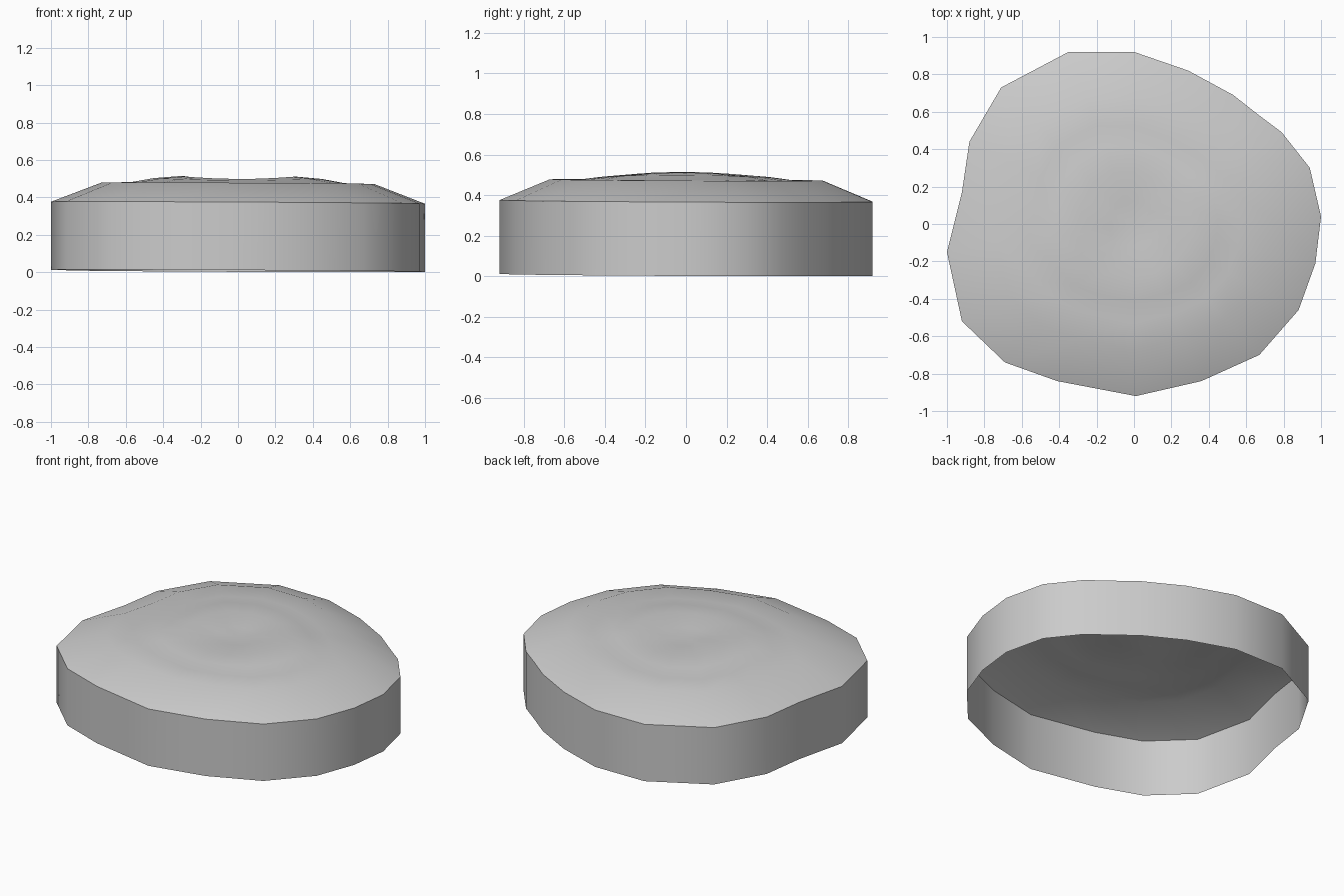
import bpy, bmesh, math

if "Cube" in bpy.data.objects:
    bpy.data.objects.remove(bpy.data.objects["Cube"])

# Irregular outline seen from above, counter-clockwise
OUTLINE = [(1.0, .04), (.94, .30), (.79, .49), (.67, .58), (.53, .69), (.29, .82),
           (0, .92), (-.35, .92), (-.71, .73), (-.88, .44), (-.92, .17), (-1.0, -.15),
           (-.92, -.52), (-.69, -.74), (-.41, -.84), (.01, -.92), (.36, -.84),
           (.67, -.70), (.88, -.46), (.97, -.21)]

bm = bmesh.new()


def tilt(x, y):
    """Slight lean of the whole rim."""
    return -0.005 * x - 0.005 * y


def ring(scale, z, wave=0.0):
    """Scaled copy of the outline; wave lifts left/right and lowers front/back."""
    verts = []
    for x, y in OUTLINE:
        lift = wave * math.cos(2 * math.atan2(y, x))
        verts.append(bm.verts.new((x * scale, y * scale,
                                   max(0, z + lift + tilt(x, y) * scale))))
    return verts


def bridge(a, b):
    n = len(a)
    for i in range(n):
        j = (i + 1) % n
        bm.faces.new((a[i], a[j], b[j], b[i]))


# Open skirt wall, sloping shoulder, shallow groove, raised ridge, sunken middle
rings = [ring(1, .007), ring(1, .371), ring(.73, .475), ring(.57, .477, .002),
         ring(.45, .495, .006), ring(.31, .505, .008), ring(.13, .486, .003)]
for lower, upper in zip(rings, rings[1:]):
    bridge(lower, upper)

# Close the dished centre
centre = bm.verts.new((0, 0, .482))
last = rings[-1]
for i, v in enumerate(last):
    bm.faces.new((v, last[(i + 1) % len(last)], centre))

mesh = bpy.data.meshes.new("domed_cap")
bm.to_mesh(mesh)
bm.free()
cap = bpy.data.objects.new("domed_cap", mesh)
bpy.context.collection.objects.link(cap)
bpy.context.view_layer.objects.active = cap
cap.select_set(True)
bpy.ops.object.shade_smooth_by_angle(angle=math.radians(35))
